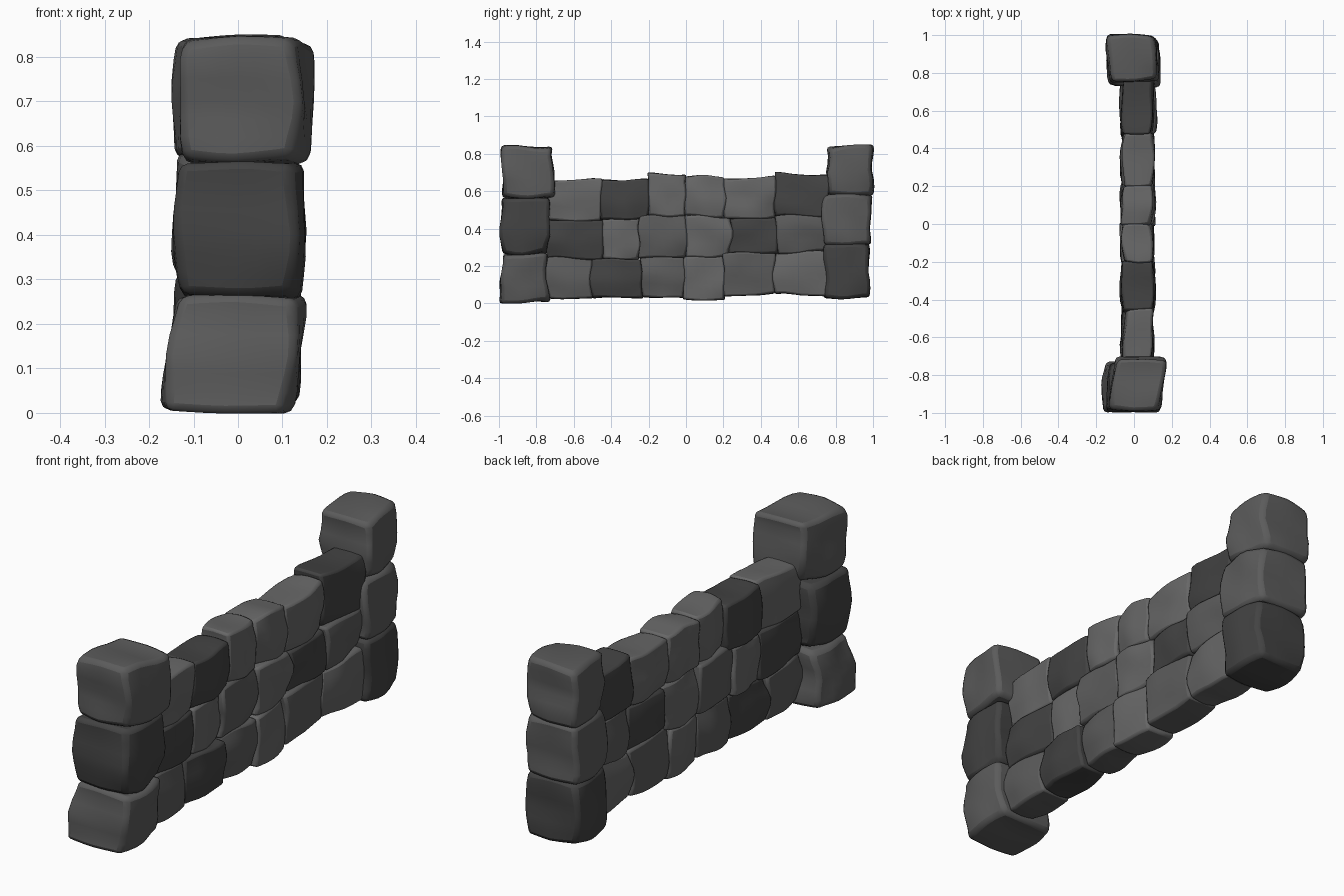
import bpy, bmesh, math, random
from mathutils import Vector, noise

if "Cube" in bpy.data.objects:
    bpy.data.objects.remove(bpy.data.objects["Cube"])

random.seed(4)

# Three stone greys: light, medium, dark
SHADES = {}
for key, v in (("L", 0.135), ("M", 0.105), ("D", 0.055)):
    m = bpy.data.materials.new("stone_" + key)
    m.diffuse_color = (v, v, v, 1)
    m.use_nodes = True
    m.node_tree.nodes["Principled BSDF"].inputs["Base Color"].default_value = m.diffuse_color
    SHADES[key] = m


def stone(name, xr, yr, zr, shade, shear=0.0, lean=0.0, bulge=0.012, worn=0.006, bev=0.01):
    """Rough block: bowed faces, shared wavy joints, worn corners and rounded edges."""
    bm = bmesh.new()
    bmesh.ops.create_cube(bm, size=2)
    bmesh.ops.subdivide_edges(bm, edges=bm.edges[:], cuts=5, use_grid_fill=True)
    c = Vector([(r[0] + r[1]) / 2 for r in (xr, yr, zr)])
    h = Vector([(r[1] - r[0]) / 2 for r in (xr, yr, zr)])
    own = Vector([random.uniform(-9, 9) for _ in range(3)])
    wear = {(a, b, d): random.uniform(0.2, 1.6) * worn
            for a in (-1, 1) for b in (-1, 1) for d in (-1, 1)}
    for v in bm.verts:
        u = v.co.copy()
        p = Vector((c.x + u.x * h.x, c.y + u.y * h.y, c.z + u.z * h.z))
        # joints follow one shared noise field so neighbours fit together
        w = noise.noise_vector(Vector((p.x * 1.5, p.y * 6, p.z * 8)))
        n = noise.noise(Vector((u.x, u.y * 0.9, u.z * 0.9)) + own)
        p.y += w.y * 0.026
        p.z += w.z * 0.016
        p.x += n * 0.016 + shear * u.y + lean * u.z
        p.x += u.x * bulge * (1 - u.y ** 2 * 0.5 - u.z ** 2 * 0.5)
        # each corner is worn back by its own amount
        sign = tuple(1 if k >= 0 else -1 for k in u)
        p -= Vector(sign) * wear[sign] * abs(u.x * u.y * u.z) ** 1.5
        v.co = p
    me = bpy.data.meshes.new(name)
    bm.to_mesh(me)
    bm.free()
    me.materials.append(SHADES[shade])
    ob = bpy.data.objects.new(name, me)
    bpy.context.collection.objects.link(ob)
    b = ob.modifiers.new("rounded_edges", "BEVEL")
    b.width, b.segments = bev, 2
    b.limit_method, b.angle_limit = "ANGLE", math.radians(45)
    bpy.ops.object.select_all(action="DESELECT")
    ob.select_set(True)
    bpy.context.view_layer.objects.active = ob
    bpy.ops.object.shade_smooth_by_angle(angle=math.radians(35))
    return ob


# Wall courses: joint positions along y, and bed heights for each column
JOINTS = [(-0.74, -0.51, -0.24, -0.01, 0.205, 0.47, 0.75),
          (-0.74, -0.45, -0.25, 0.0, 0.24, 0.485, 0.75),
          (-0.74, -0.46, -0.205, 0.0, 0.21, 0.485, 0.76)]
BEDS = [(0.03, 0.028, 0.033, 0.025, 0.045, 0.042),
        (0.235, 0.24, 0.25, 0.255, 0.27, 0.27),
        (0.445, 0.45, 0.465, 0.465, 0.46, 0.465),
        (0.66, 0.655, 0.688, 0.678, 0.672, 0.692)]
TONES = ["MDMLML", "DLMLDM", "LDLLLD"]
LAP = 0.003  # stones press slightly into each other
for r in range(3):
    for i in range(6):
        stone(f"wall_stone_{r + 1}_{i + 1}",
              (-0.055 + random.uniform(-0.005, 0.005), 0.093 + random.uniform(-0.006, 0.008)),
              (JOINTS[r][i] - LAP, JOINTS[r][i + 1] + LAP),
              (BEDS[r][i] - LAP, BEDS[r + 1][i] + LAP), TONES[r][i],
              shear=random.uniform(-0.008, 0.008), lean=random.uniform(-0.006, 0.006))

# End pillars: x range, y range, z range, tone, shear, lean
PILLARS = {
    "front_pillar": [((-0.148, 0.125), (-0.988, -0.735), (0.004, 0.262), "M", 0.005, 0.015),
                     ((-0.125, 0.137), (-0.988, -0.735), (0.258, 0.562), "D", 0.008, -0.003),
                     ((-0.105, 0.148), (-0.985, -0.71), (0.56, 0.842), "M", 0.022, 0.0)],
    "back_pillar": [((-0.13, 0.125), (0.735, 0.98), (0.03, 0.32), "D", -0.008, 0.0),
                    ((-0.13, 0.12), (0.735, 0.99), (0.31, 0.58), "M", -0.01, 0.0),
                    ((-0.13, 0.112), (0.75, 0.995), (0.572, 0.84), "M", -0.012, 0.0)]}
for name, blocks in PILLARS.items():
    for i, (x, y, z, tone, sh, ln) in enumerate(blocks):
        stone(f"{name}_stone_{i + 1}", x, y, z, tone, sh, ln, 0.014, worn=0.01, bev=0.018)
